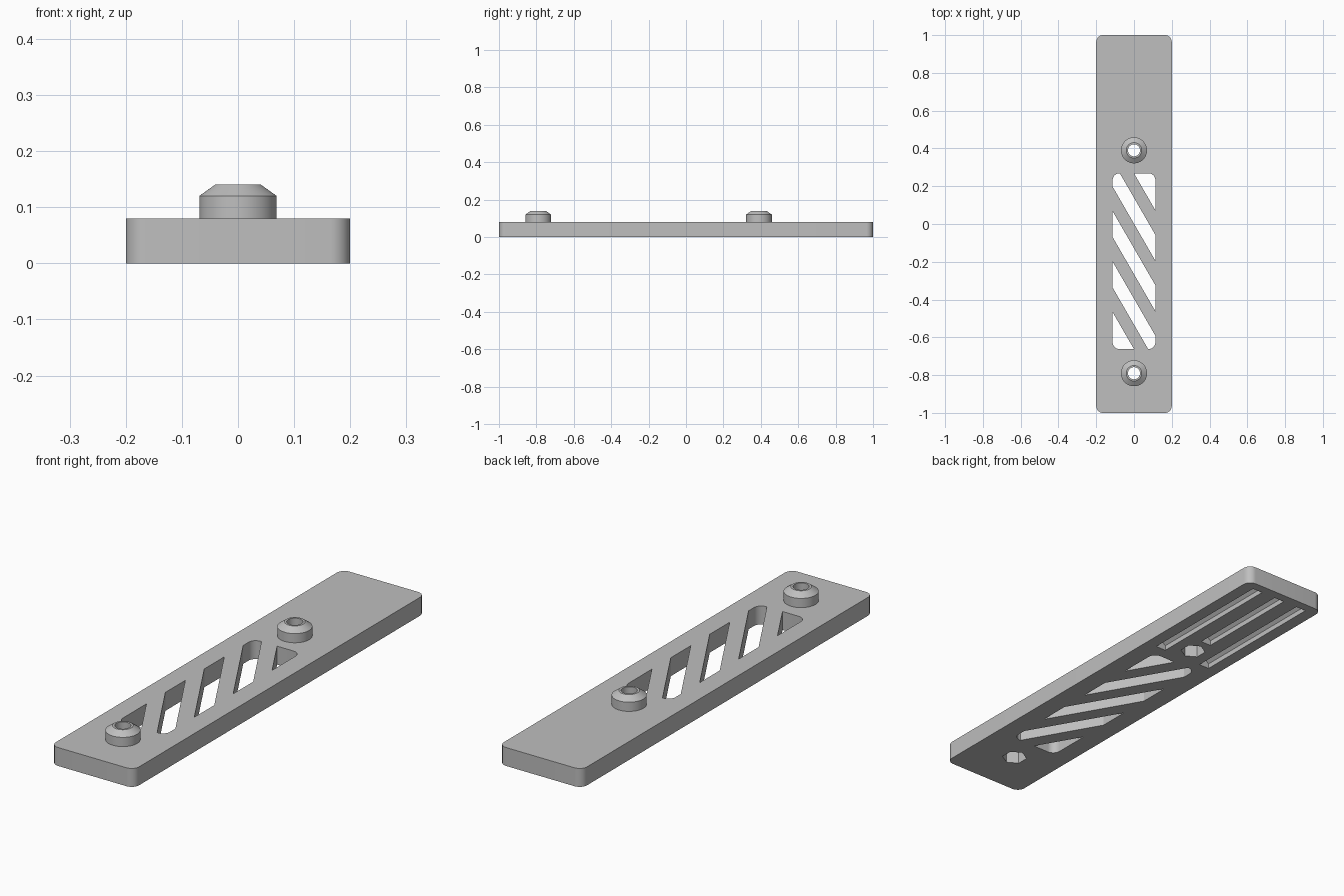
import bpy, bmesh
from math import sin, cos, pi, radians
from mathutils import Matrix, Vector

if "Cube" in bpy.data.objects:
    bpy.data.objects.remove(bpy.data.objects["Cube"])

THICK = 0.08
BOSS_Y = (0.39, -0.79)
HOLE_R = 0.032
WINDOW_Y = -0.197

grey = bpy.data.materials.new("plain_grey")
grey.use_nodes = True
grey.diffuse_color = (0.52, 0.52, 0.52, 1)
grey.node_tree.nodes["Principled BSDF"].inputs["Base Color"].default_value = grey.diffuse_color


def add_object(name, bm, matrix=Matrix()):
    bmesh.ops.transform(bm, matrix=matrix, verts=bm.verts)
    bmesh.ops.recalc_face_normals(bm, faces=bm.faces)
    mesh = bpy.data.meshes.new(name)
    bm.to_mesh(mesh)
    bm.free()
    mesh.materials.append(grey)
    obj = bpy.data.objects.new(name, mesh)
    bpy.context.collection.objects.link(obj)
    return obj


def prism(name, outline, low, high, matrix=Matrix()):
    """Extrude a flat outline from z = low to z = high."""
    bm = bmesh.new()
    face = bm.faces.new([bm.verts.new((x, y, low)) for x, y in outline])
    top = bmesh.ops.extrude_face_region(bm, geom=[face])["geom"]
    moved = [v for v in top if isinstance(v, bmesh.types.BMVert)]
    bmesh.ops.translate(bm, verts=moved, vec=(0, 0, high - low))
    return add_object(name, bm, matrix)


def ring(radius, sides, start=0.0):
    return [(radius * cos(start + 2 * pi * i / sides),
             radius * sin(start + 2 * pi * i / sides)) for i in range(sides)]


def rounded_rect(half_x, half_y, radius, steps=10):
    points = []
    for quarter, (sx, sy) in enumerate(((1, 1), (-1, 1), (-1, -1), (1, -1))):
        for i in range(steps + 1):
            a = (quarter + i / steps) * pi / 2
            points.append((sx * (half_x - radius) + radius * cos(a),
                           sy * (half_y - radius) + radius * sin(a)))
    return points


def cut(target, cutter):
    """Subtract the cutter, bake the result and discard the cutter."""
    cutter.hide_render = True
    mod = target.modifiers.new("cut", 'BOOLEAN')
    mod.operation = 'DIFFERENCE'
    mod.solver = 'EXACT'
    mod.object = cutter
    graph = bpy.context.evaluated_depsgraph_get()
    baked = bpy.data.meshes.new_from_object(target.evaluated_get(graph))
    target.modifiers.clear()
    target.data = baked
    bpy.data.objects.remove(cutter)


# Base plate with rounded corners
plate = prism("base_plate", rounded_rect(0.2, 1.0, 0.036), 0, THICK)

# Window crossed by four diagonal slats
window = prism("window_cutter", rounded_rect(0.113, 0.465, 0.035), -0.1, 0.2,
               Matrix.Translation((0, WINDOW_Y, 0)))
slat_outline = [(-0.4, -0.0325), (0.4, -0.0325), (0.4, 0.0325), (-0.4, 0.0325)]
for k in (-1.5, -0.5, 0.5, 1.5):
    place = Matrix.Translation((0, WINDOW_Y + 0.267 * k, 0)) @ Matrix.Rotation(radians(-60), 4, 'Z')
    cut(window, prism("slat_cutter", slat_outline, -0.15, 0.25, place))
cut(plate, window)

# Hexagonal nut pockets below, with round holes through
for y in BOSS_Y:
    place = Matrix.Translation((0, y, 0))
    cut(plate, prism("pocket_cutter", ring(0.052, 6, pi / 2), -0.1, 0.06, place))
    cut(plate, prism("hole_cutter", ring(HOLE_R, 48), -0.12, 0.2, place))

# Gabled grooves on the underside
gable = [(-0.025, -0.05), (0.025, -0.05), (0.025, 0.022), (0, 0.045), (-0.025, 0.022)]
for x, start in ((-0.12, 0.32), (0, 0.475), (0.12, 0.32)):
    place = Matrix.Translation((x, 0, 0)) @ Matrix.Rotation(pi / 2, 4, 'X')
    cut(plate, prism("groove_cutter", gable, -0.96, -start, place))

# Chamfered hollow bosses on top
profile = [(HOLE_R, THICK), (HOLE_R, 0.14), (0.041, 0.14), (0.069, 0.12), (0.069, THICK)]
bosses = []
for name, y in zip(("rear_boss", "front_boss"), BOSS_Y):
    bm = bmesh.new()
    verts = [bm.verts.new((r, 0, z)) for r, z in profile]
    edges = [bm.edges.new(pair) for pair in zip(verts, verts[1:])]
    bmesh.ops.spin(bm, geom=verts + edges, cent=(0, 0, 0), axis=(0, 0, 1),
                   angle=2 * pi, steps=48)
    bmesh.ops.remove_doubles(bm, verts=bm.verts, dist=0.0001)
    boss = add_object(name, bm, Matrix.Translation((0, y, 0)))
    # Orient the open shell outwards
    outer = max(boss.data.polygons, key=lambda p: Vector((p.center.x, p.center.y - y)).length)
    if outer.normal.dot(Vector((outer.center.x, outer.center.y - y, 0))) < 0:
        boss.data.flip_normals()
    bosses.append(boss)

# Smooth the curved walls, keep edges sharp
bpy.ops.object.select_all(action='DESELECT')
for obj in [plate] + bosses:
    obj.select_set(True)
bpy.context.view_layer.objects.active = plate
bpy.ops.object.shade_smooth_by_angle(angle=radians(25))
